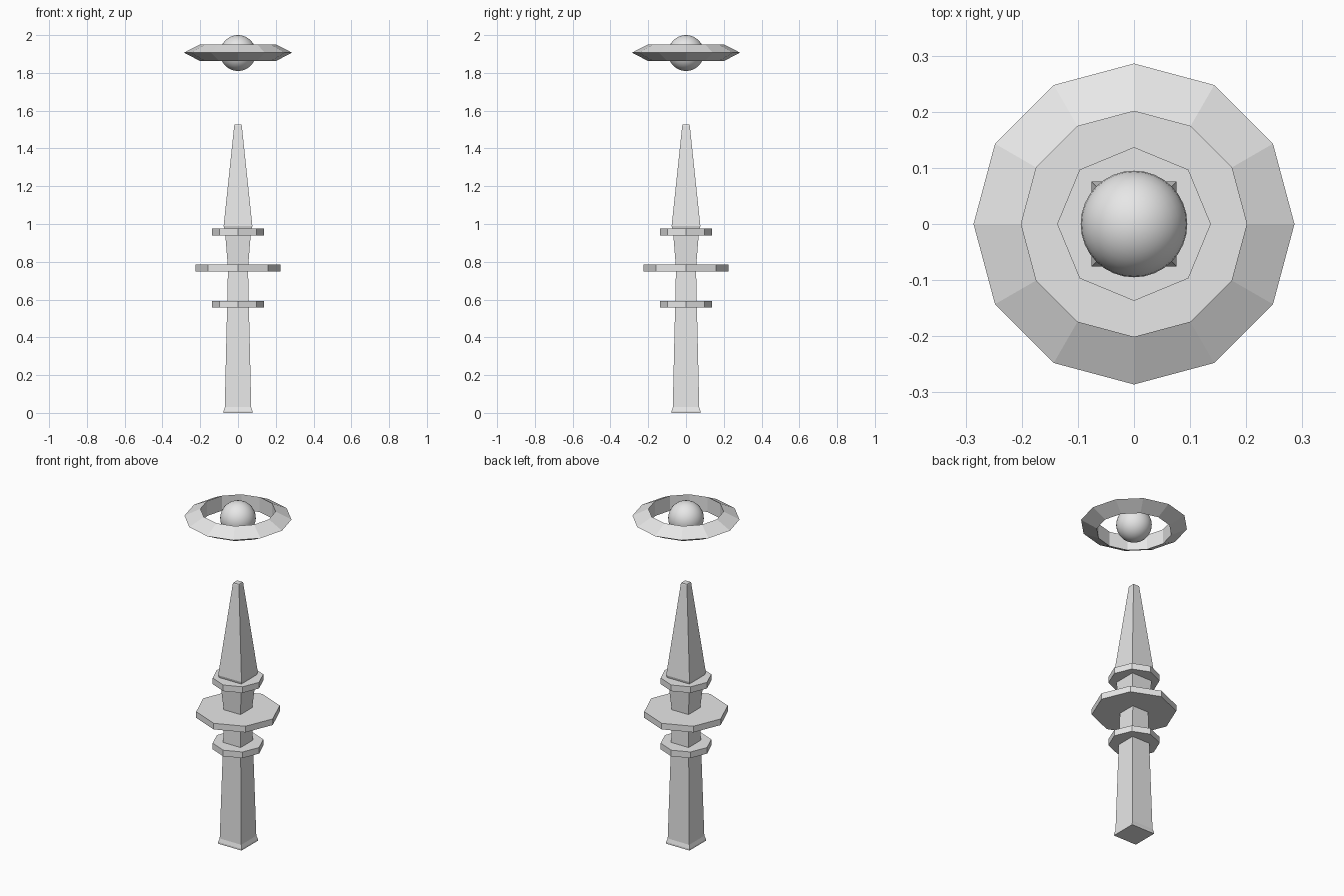
import bpy, bmesh
from math import cos, sin, tau, pi, sqrt

cube = bpy.data.objects.get("Cube")
if cube:
    bpy.data.objects.remove(cube)

stone = bpy.data.materials.new("pale_grey")
stone.use_nodes = True
stone.diffuse_color = (0.8, 0.8, 0.8, 1)
stone.node_tree.nodes["Principled BSDF"].inputs["Base Color"].default_value = (0.8, 0.8, 0.8, 1)


def lathe(name, profile, sides, turn=0.0, closed=False):
    """Sweep a (radius, height) profile round z; cap the ends unless it is a closed loop."""
    bm = bmesh.new()
    rows = [[bm.verts.new((r * cos(turn + tau * i / sides), r * sin(turn + tau * i / sides), z))
             for i in range(sides)] for r, z in profile]
    pairs = list(zip(rows, rows[1:]))
    if closed:
        pairs.append((rows[-1], rows[0]))
    else:
        bm.faces.new(rows[0][::-1])
        bm.faces.new(rows[-1])
    for a, b in pairs:
        for i in range(sides):
            j = (i + 1) % sides
            bm.faces.new((a[i], a[j], b[j], b[i]))
    bmesh.ops.recalc_face_normals(bm, faces=bm.faces)
    mesh = bpy.data.meshes.new(name)
    bm.to_mesh(mesh)
    bm.free()
    mesh.materials.append(stone)
    obj = bpy.data.objects.new(name, mesh)
    bpy.context.collection.objects.link(obj)
    return obj


# Square shaft, waisted at the middle and ending in a long spire (half widths)
shaft = [(0.076, 0), (0.076, 0.01), (0.07, 0.03), (0.053, 0.765), (0.069, 0.965),
         (0.076, 0.99), (0.02, 1.52), (0.018, 1.527)]
lathe("shaft", [(w * sqrt(2), z) for w, z in shaft], 4, pi / 4)

# Octagonal collars
for name, radius, z in (("lower_collar", 0.137, 0.575),
                        ("middle_collar", 0.226, 0.767),
                        ("upper_collar", 0.137, 0.958)):
    lathe(name, [(radius, z - 0.018), (radius, z + 0.018)], 8)

# Floating ring with a triangular section
lathe("halo_ring", [(0.201, 1.863), (0.286, 1.907), (0.201, 1.951)], 12, closed=True)

# Floating orb
bpy.ops.mesh.primitive_uv_sphere_add(segments=32, ring_count=16, radius=0.095, location=(0, 0, 1.905))
orb = bpy.context.object
orb.name = "orb"
orb.data.materials.append(stone)
bpy.ops.object.shade_smooth()
